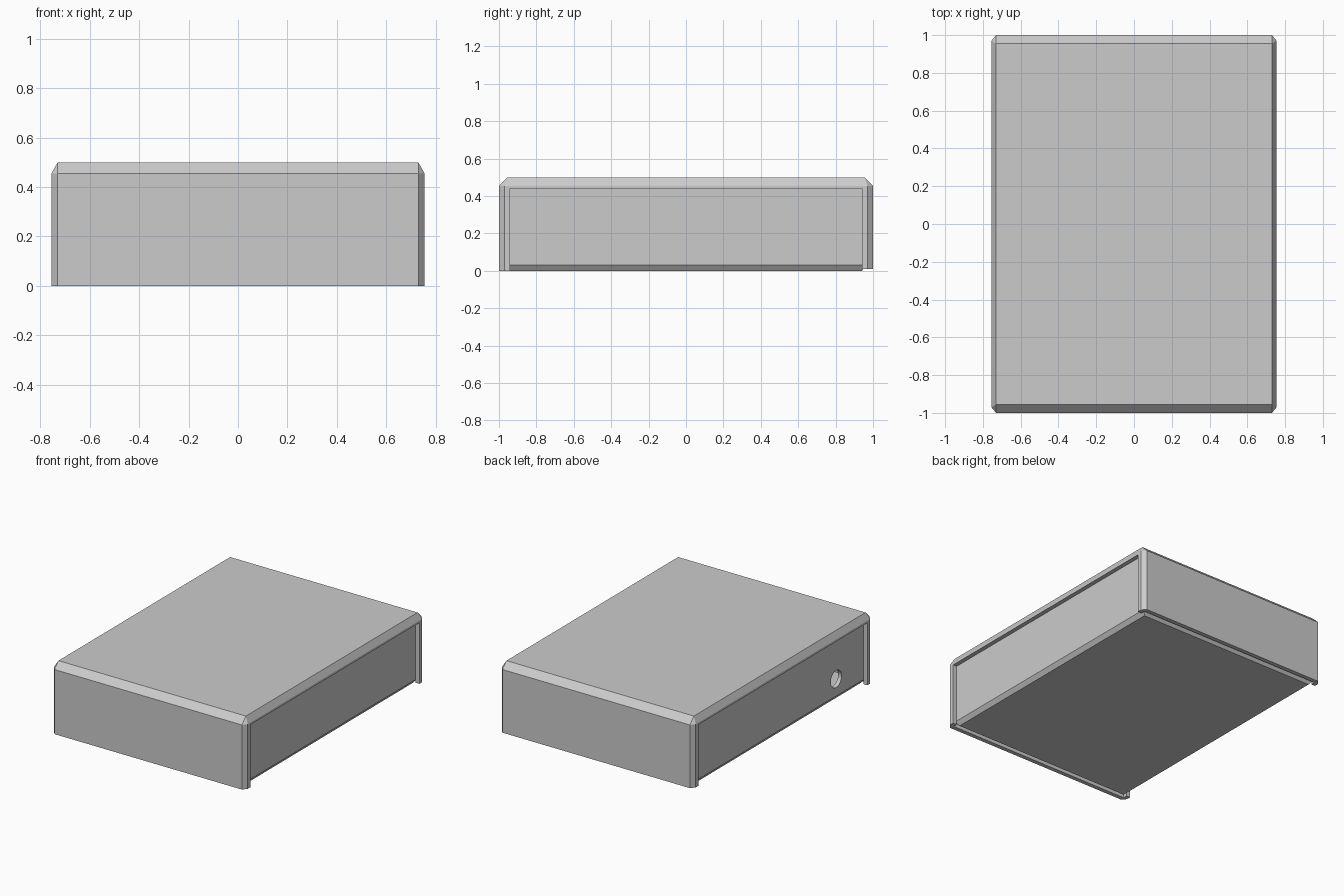
import bpy, bmesh, math

cube = bpy.data.objects.get("Cube")
if cube:
    bpy.data.objects.remove(cube, do_unlink=True)

GREY = (0.6, 0.6, 0.6, 1)
grey = bpy.data.materials.new("light grey")
grey.use_nodes = True
grey.diffuse_color = GREY
grey.node_tree.nodes["Principled BSDF"].inputs["Base Color"].default_value = GREY


def loft(name, rings):
    """Solid through stacked rings of equal point count."""
    bm = bmesh.new()
    loops = [[bm.verts.new(p) for p in ring] for ring in rings]
    n = len(loops[0])
    for low, high in zip(loops, loops[1:]):
        for i in range(n):
            j = (i + 1) % n
            bm.faces.new((low[i], low[j], high[j], high[i]))
    bm.faces.new(loops[0][::-1])
    bm.faces.new(loops[-1])
    bmesh.ops.remove_doubles(bm, verts=bm.verts, dist=1e-5)
    bmesh.ops.recalc_face_normals(bm, faces=bm.faces)
    mesh = bpy.data.meshes.new(name)
    bm.to_mesh(mesh)
    bm.free()
    mesh.materials.append(grey)
    obj = bpy.data.objects.new(name, mesh)
    bpy.context.collection.objects.link(obj)
    return obj


def ring(x, y, z, cx=0.0, cy=0.0):
    """Rectangle with corners cut by cx and cy."""
    return [(x - cx, -y, z), (x, cy - y, z), (x, y - cy, z), (x - cx, y, z),
            (cx - x, y, z), (-x, y - cy, z), (-x, cy - y, z), (cx - x, -y, z)]


def block(name, x, y, z0, z1):
    return loft(name, [ring(x, y, z0), ring(x, y, z1)])


def cut(obj, cutter):
    """Subtract the cutter and discard it."""
    cutter.hide_render = True
    mod = obj.modifiers.new("cut", "BOOLEAN")
    mod.operation = "DIFFERENCE"
    mod.solver = "EXACT"
    mod.object = cutter
    bpy.context.view_layer.objects.active = obj
    bpy.ops.object.modifier_apply(modifier=mod.name)
    bpy.data.objects.remove(cutter, do_unlink=True)


# Cover: chamfered lid with front and back walls and open framed sides
cover = loft("cover", [ring(0.755, 1.0, 0, 0.025, 0.03),
                       ring(0.755, 1.0, 0.455, 0.025, 0.03),
                       ring(0.73, 0.955, 0.5)])
for v in cover.data.vertices:
    if v.co.y > 0 and v.co.z < 0.1:
        v.co.z = 0.01
cut(cover, block("cavity_cutter", 0.725, 0.97, -0.2, 0.475))
cut(cover, block("side_opening_cutter", 1.0, 0.94, -0.2, 0.44))

# Tray: floor and walls with a chamfered bottom edge
tray = loft("tray", [ring(0.7, 0.94, 0), ring(0.722, 0.962, 0.03),
                     ring(0.722, 0.962, 0.47)])
cut(tray, block("tray_cavity_cutter", 0.695, 0.935, 0.03, 0.6))

# Round socket hole in the right wall
bpy.ops.mesh.primitive_cylinder_add(vertices=32, radius=0.06, depth=0.2,
                                    location=(-0.722, -0.64, 0.15),
                                    rotation=(0, math.pi / 2, 0))
hole = bpy.context.object
hole.name = "socket_cutter"
hole.data.materials.append(grey)
cut(tray, hole)
